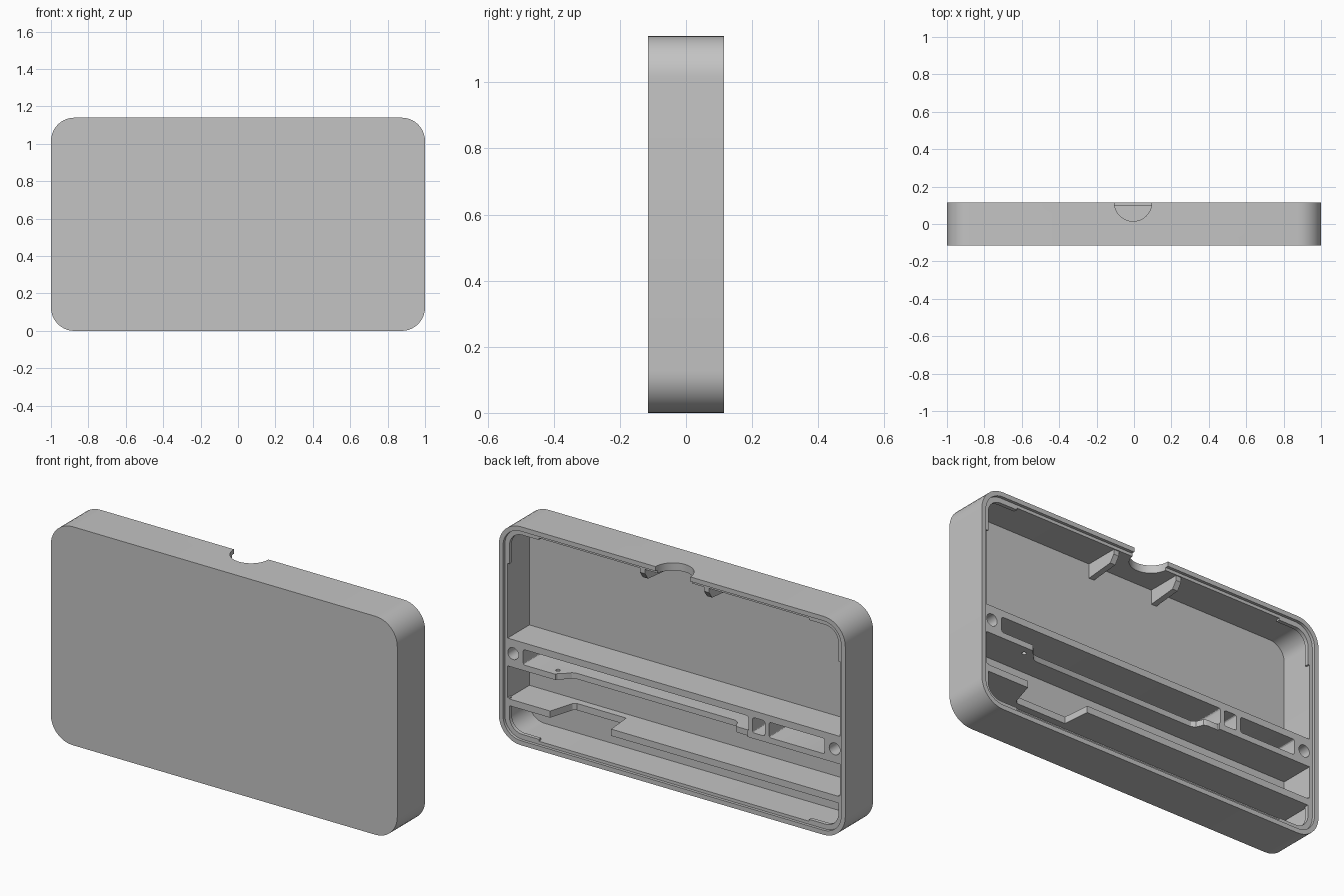
import bpy, bmesh, math
from mathutils import Vector

if "Cube" in bpy.data.objects:
    bpy.data.objects.remove(bpy.data.objects["Cube"], do_unlink=True)

grey = bpy.data.materials.new("plain grey")
grey.use_nodes = True
grey.diffuse_color = (0.55, 0.55, 0.55, 1)
grey.node_tree.nodes["Principled BSDF"].inputs["Base Color"].default_value = (0.55, 0.55, 0.55, 1)

H = 1.14          # height of the case
MID = H / 2
BACK = 0.115      # half depth
FLOOR = -0.08     # inner side of the front panel
LEDGE = 0.10      # back of ledge and shelves
WALL = 0.04


def rounded(cx, cz, w, h, r, steps=10):
    """Outline of a rounded rectangle, or a circle when r is half its size."""
    pts = []
    for k, (sx, sz) in enumerate([(1, 1), (-1, 1), (-1, -1), (1, -1)]):
        for i in range(steps + 1):
            a = (k + i / steps) * math.pi / 2
            pts.append((cx + sx * (w / 2 - r) + r * math.cos(a),
                        cz + sz * (h / 2 - r) + r * math.sin(a)))
    return pts


def prism(name, pts, lo, hi, axis="y"):
    """Extrude a 2D outline along the named axis."""
    place = {"x": lambda p, d: Vector((d, p[0], p[1])),
             "y": lambda p, d: Vector((p[0], d, p[1])),
             "z": lambda p, d: Vector((p[0], p[1], d))}[axis]
    bm = bmesh.new()
    low = [bm.verts.new(place(p, lo)) for p in pts]
    high = [bm.verts.new(place(p, hi)) for p in pts]
    bm.faces.new(low)
    bm.faces.new(high[::-1])
    n = len(pts)
    for i in range(n):
        j = (i + 1) % n
        bm.faces.new((low[i], high[i], high[j], low[j]))
    bmesh.ops.remove_doubles(bm, verts=bm.verts, dist=1e-5)
    bmesh.ops.recalc_face_normals(bm, faces=bm.faces)
    mesh = bpy.data.meshes.new(name)
    bm.to_mesh(mesh)
    bm.free()
    mesh.materials.append(grey)
    obj = bpy.data.objects.new(name, mesh)
    bpy.context.collection.objects.link(obj)
    return obj


def box(name, x0, x1, y0, y1, z0, z1):
    return prism(name, [(x0, z0), (x1, z0), (x1, z1), (x0, z1)], y0, y1)


def cut(obj, *cutters):
    """Subtract the cutters, bake the result and drop the cutters."""
    for c in cutters:
        m = obj.modifiers.new("cut", "BOOLEAN")
        m.operation = "DIFFERENCE"
        m.solver = "EXACT"
        m.object = c
    dg = bpy.context.evaluated_depsgraph_get()
    mesh = bpy.data.meshes.new_from_object(obj.evaluated_get(dg))
    obj.modifiers.clear()
    obj.data = mesh
    for c in cutters:
        bpy.data.objects.remove(c, do_unlink=True)


def inset(d):
    return rounded(0, MID, 2 - 2 * d, H - 2 * d, 0.125 - d)


# Case shell with cavity, recessed ledge and thumb notch
case = prism("case_shell", inset(0), -BACK, BACK)
cut(case,
    prism("cavity", inset(WALL), FLOOR, 0.3),
    prism("lip", inset(0.024), LEDGE, 0.3),
    prism("notch", rounded(-0.005, BACK, 0.2, 0.2, 0.1, 16), H - 0.07, H + 0.1, "z"))

# Thickened corners of the ledge
ribs = prism("corner_ledges", inset(WALL - 0.003), 0.08, LEDGE)
cut(ribs,
    prism("inner", inset(WALL + 0.01), 0, 0.3),
    box("gap_x", -0.78, 0.78, 0, 0.3, -0.1, H + 0.1),
    box("gap_z", -1.1, 1.1, 0, 0.3, 0.22, 0.92))

# Upper shelf with pockets, screw holes and a recessed lower wall
EDGE = 0.965
upper = box("upper_shelf", -EDGE, EDGE, FLOOR - 0.01, LEDGE, 0.385, 0.53)
cutters = []
for x0, x1 in [(-0.43, 0.87), (-0.525, -0.454), (-0.87, -0.55)]:
    cutters.append(prism("pocket", rounded((x0 + x1) / 2, 0.455, x1 - x0, 0.08, 0.01, 3), FLOOR, 0.3))
for x in (-0.928, 0.928):
    cutters.append(prism("screw_hole", rounded(x, 0.457, 0.062, 0.062, 0.031, 6), -0.05, 0.3))
recess = [(0.69, 0.12), (0.68, 0.09), (0.66, 0.075), (0.63, 0.04), (0.61, 0.033),
          (-0.31, 0.033), (-0.33, 0.045), (-0.345, 0.08), (-0.36, 0.088),
          (-0.425, 0.088), (-0.425, 0.12)]
cutters.append(prism("recess", recess, 0.37, 0.43, "z"))
cutters.append(prism("pin_hole", rounded(0.70, 0.056, 0.022, 0.022, 0.011, 4), 0.37, 0.43, "z"))
cut(upper, *cutters)

# Lower shelf with a cable gap
gap = [(0.72, 0.12), (0.71, 0.085), (0.675, -0.03), (0.66, -0.042),
       (0.375, -0.042), (0.36, 0.12)]
lower = box("lower_shelf", -EDGE, EDGE, FLOOR - 0.01, LEDGE, 0.18, 0.215)
cut(lower, prism("gap", gap, 0.1, 0.3, "z"))

# Gusset ribs beside the notch
profile = [(FLOOR - 0.01, 1.11), (FLOOR - 0.01, 1.025), (0.07, 1.04), (0.095, 1.075), (0.095, 1.11)]
gussets = [prism("gusset_left", profile, 0.17, 0.2, "x"),
           prism("gusset_right", profile, -0.2, -0.17, "x")]

# Smooth the rounded corners and keep hard edges
bpy.ops.object.select_all(action="DESELECT")
for obj in [case, ribs, upper, lower] + gussets:
    obj.select_set(True)
bpy.context.view_layer.objects.active = case
bpy.ops.object.shade_smooth_by_angle(angle=math.radians(30))
